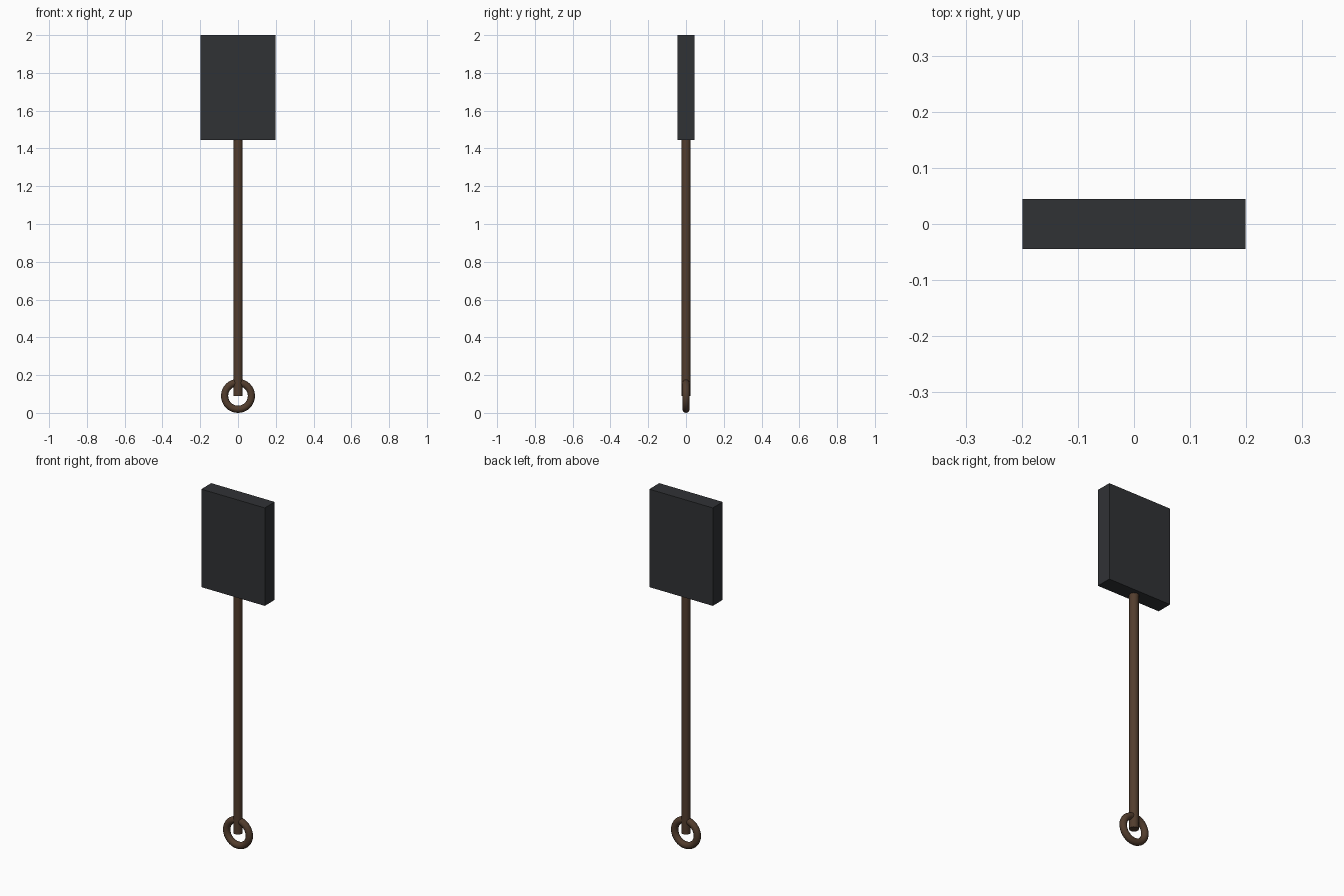
import bpy
import math

if "Cube" in bpy.data.objects:
    bpy.data.objects.remove(bpy.data.objects["Cube"])


def material(name, rgb):
    mat = bpy.data.materials.new(name)
    mat.diffuse_color = (*rgb, 1)
    mat.use_nodes = True
    mat.node_tree.nodes["Principled BSDF"].inputs["Base Color"].default_value = mat.diffuse_color
    return mat


def finish(name, mat, smooth=False):
    obj = bpy.context.object
    obj.name = name
    obj.data.materials.append(mat)
    if smooth:
        bpy.ops.object.shade_smooth_by_angle(angle=math.radians(40))
    return obj


dark_metal = material("dark_metal", (0.03, 0.032, 0.036))
brown = material("brown", (0.085, 0.047, 0.027))

BLADE_BOTTOM, TOP = 1.445, 2.0
RING_Z = 0.09

# Flat rectangular blade
bpy.ops.mesh.primitive_cube_add(size=1, location=(0, 0, (BLADE_BOTTOM + TOP) / 2))
blade = finish("blade", dark_metal)
blade.scale = (0.398, 0.089, TOP - BLADE_BOTTOM)

# Round shaft from the ring centre to the blade
bpy.ops.mesh.primitive_cylinder_add(vertices=16, radius=0.0245,
                                    depth=BLADE_BOTTOM - RING_Z,
                                    location=(0, 0, (BLADE_BOTTOM + RING_Z) / 2))
finish("shaft", brown, smooth=True)

# Upright ring handle facing the front
bpy.ops.mesh.primitive_torus_add(major_radius=0.071, minor_radius=0.019,
                                 major_segments=32, minor_segments=12,
                                 location=(0, 0, RING_Z),
                                 rotation=(math.pi / 2, 0, 0))
finish("ring_handle", brown, smooth=True)
